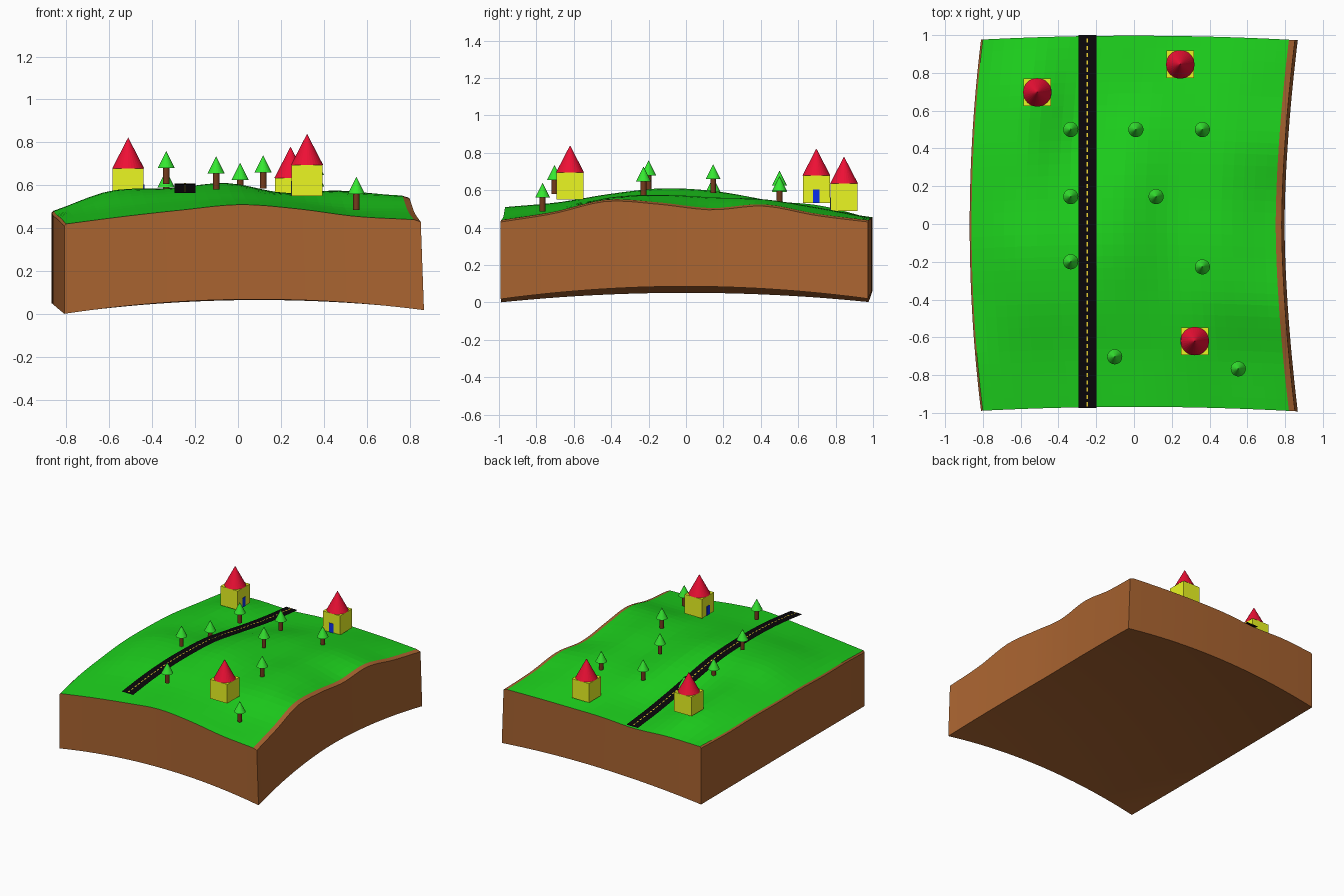
import bpy, math

if "Cube" in bpy.data.objects:
    bpy.data.objects.remove(bpy.data.objects["Cube"])

def mat(name, rgb):
    m = bpy.data.materials.new(name)
    m.diffuse_color = (*rgb, 1)
    m.use_nodes = True
    m.node_tree.nodes["Principled BSDF"].inputs["Base Color"].default_value = m.diffuse_color
    return m

GRASS = mat("grass_green", (0.012, 0.63, 0.012))
EARTH = mat("earth_brown", (0.40, 0.127, 0.03))
BLACK = mat("asphalt", (0.003, 0.002, 0.003))
LINE = mat("line_yellow", (0.8, 0.62, 0.03))
WALL = mat("wall_yellow", (0.83, 0.93, 0.016))
ROOF = mat("roof_red", (0.85, 0.005, 0.035))
DOOR = mat("door_blue", (0.003, 0.03, 0.85))
LEAF = mat("leaf_green", (0.035, 0.8, 0.03))
TRUNK = mat("trunk_brown", (0.18, 0.045, 0.012))

def mesh_obj(name, verts, faces, material, smooth=False):
    me = bpy.data.meshes.new(name)
    me.from_pydata(verts, [], faces)
    me.materials.append(material)
    me.polygons.foreach_set("use_smooth", [smooth] * len(me.polygons))
    ob = bpy.data.objects.new(name, me)
    bpy.context.collection.objects.link(ob)
    return ob

def finish(name, material):
    ob = bpy.context.object
    ob.name = name
    ob.data.materials.append(material)
    return ob

def box(name, size, loc, material):
    bpy.ops.mesh.primitive_cube_add(size=1, location=loc)
    bpy.context.object.scale = size
    return finish(name, material)

def cone(name, r1, r2, h, base, material, sides):
    x, y, z = base
    bpy.ops.mesh.primitive_cone_add(vertices=sides, radius1=r1, radius2=r2, depth=h,
                                    location=(x, y, z + h / 2))
    return finish(name, material)

# Hill heights: one row per y station (front to back), one column per x station
HILLS = [
    [.42, .455, .485, .51, .49, .455, .44],
    [.45, .495, .52, .535, .52, .49, .485],
    [.465, .55, .57, .58, .555, .56, .55],
    [.48, .575, .585, .61, .565, .575, .535],
    [.48, .55, .545, .595, .55, .56, .505],
    [.475, .54, .49, .545, .535, .55, .525],
    [.455, .52, .465, .48, .50, .505, .475],
    [.44, .45, .44, .455, .455, .45, .44],
]

def spline(p, t):
    i = min(int(t), len(p) - 2)
    f = t - i
    b, c = p[i], p[i + 1]
    a = p[i - 1] if i > 0 else 2 * b - c
    d = p[i + 2] if i + 2 < len(p) else 2 * c - b
    return b + 0.5 * f * (c - a + f * (2 * a - 5 * b + 4 * c - d + f * (3 * (b - c) + d - a)))

def height(u, v):
    return spline([spline(r, u * 6) for r in HILLS], v * 7)

def plan(u, v, left, right):
    y = -1 + 2 * v
    xl = left + 0.06 * y * y
    xr = right + 0.07 * abs(y) ** 1.7
    x = xl + (xr - xl) * u
    return x, -0.99 + 1.965 * v + 0.022 * (1 - (x / 0.83) ** 2)

def top(u, v):
    return (*plan(u, v, -0.86, 0.75), height(u, v))

def rim(u, v):
    return (*plan(u, v, -0.87, 0.782), height(u, v) - 0.01)

def base(u, v):
    x, y = plan(u, v, -0.87, 0.797)
    return x, y, 0.125 + 0.015 * x - 0.055 * (x / 0.83) ** 2 - 0.061 * y * y

NU, NV = 28, 32

def grid(fn):
    return [fn(i / NU, j / NV) for j in range(NV + 1) for i in range(NU + 1)]

W = NU + 1
quads = [(j * W + i, j * W + i + 1, (j + 1) * W + i + 1, (j + 1) * W + i)
         for j in range(NV) for i in range(NU)]

# Grass sheet
mesh_obj("grass_hills", grid(top), quads, GRASS)

# Earth block: sloping rim, side walls and arched underside
ring = [(i, 0) for i in range(NU)] + [(NU, j) for j in range(NV)]
ring += [(NU - i, NV) for i in range(NU)] + [(0, NV - j) for j in range(NV)]
n = len(ring)
verts = grid(base)
off = len(verts)
verts += [rim(i / NU, j / NV) for i, j in ring] + [top(i / NU, j / NV) for i, j in ring]
faces = [q[::-1] for q in quads]
for k in range(n):
    m = (k + 1) % n
    b0, b1 = (ring[q][1] * W + ring[q][0] for q in (k, m))
    faces.append((b0, b1, off + m, off + k))
    faces.append((off + k, off + m, off + n + m, off + n + k))
earth = mesh_obj("earth_block", verts, faces, EARTH, True)
bpy.context.view_layer.objects.active = earth
earth.select_set(True)
bpy.ops.object.shade_smooth_by_angle(angle=math.radians(30))

# Road: thin ribbon with dashed centre line
ROAD_Z = [.565, .592, .606, .605, .592, .555, .515, .48, .455]
ROAD_X = -0.247

def road_z(y):
    return spline(ROAD_Z, max(0, min(8, (y + 0.975) / 1.975 * 8)))

def ribbon(name, spans, half, lift, material):
    v, f = [], []
    for y0, y1 in spans:
        k = len(v)
        for x, y in ((-half, y0), (half, y0), (half, y1), (-half, y1)):
            v.append((ROAD_X + x, y, road_z(y) + lift))
        f.append((k, k + 1, k + 2, k + 3))
    return mesh_obj(name, v, f, material)

steps = [-0.975 + 1.975 * i / 24 for i in range(25)]
ribbon("road", list(zip(steps, steps[1:])), 0.048, 0, BLACK)
dashes = [-0.965 + 0.0385 * i for i in range(51)]
ribbon("road_dashes", [(y, y + 0.022) for y in dashes], 0.004, 0.003, LINE)

# Houses: position, floor height, direction of the door
for x, y, z, dx, dy in [(-.512, .697, .533, 1, 0), (.245, .845, .49, 0, -1), (.322, -.62, .55, -1, 0)]:
    s = 0.145
    box("house_walls", (s, s, s), (x, y, z + s / 2), WALL)
    cone("house_roof", 0.075, 0, 0.145, (x, y, z + s), ROOF, 32)
    box("house_door", (0.006 if dx else 0.036, 0.006 if dy else 0.036, 0.07),
        (x + dx * s / 2, y + dy * s / 2, z + 0.035), DOOR)

# Trees: position and top height
for x, y, t in [(-.335, .5, .67), (.01, .5, .705), (.362, .5, .675),
                (-.335, .145, .67), (.117, .145, .74), (-.335, -.2, .76),
                (.362, -.227, .727), (-.102, -.703, .735), (.552, -.767, .64)]:
    cone("tree_trunk", 0.015, 0.015, 0.085, (x, y, t - 0.155), TRUNK, 16)
    cone("tree_crown", 0.04, 0, 0.08, (x, y, t - 0.08), LEAF, 24)
